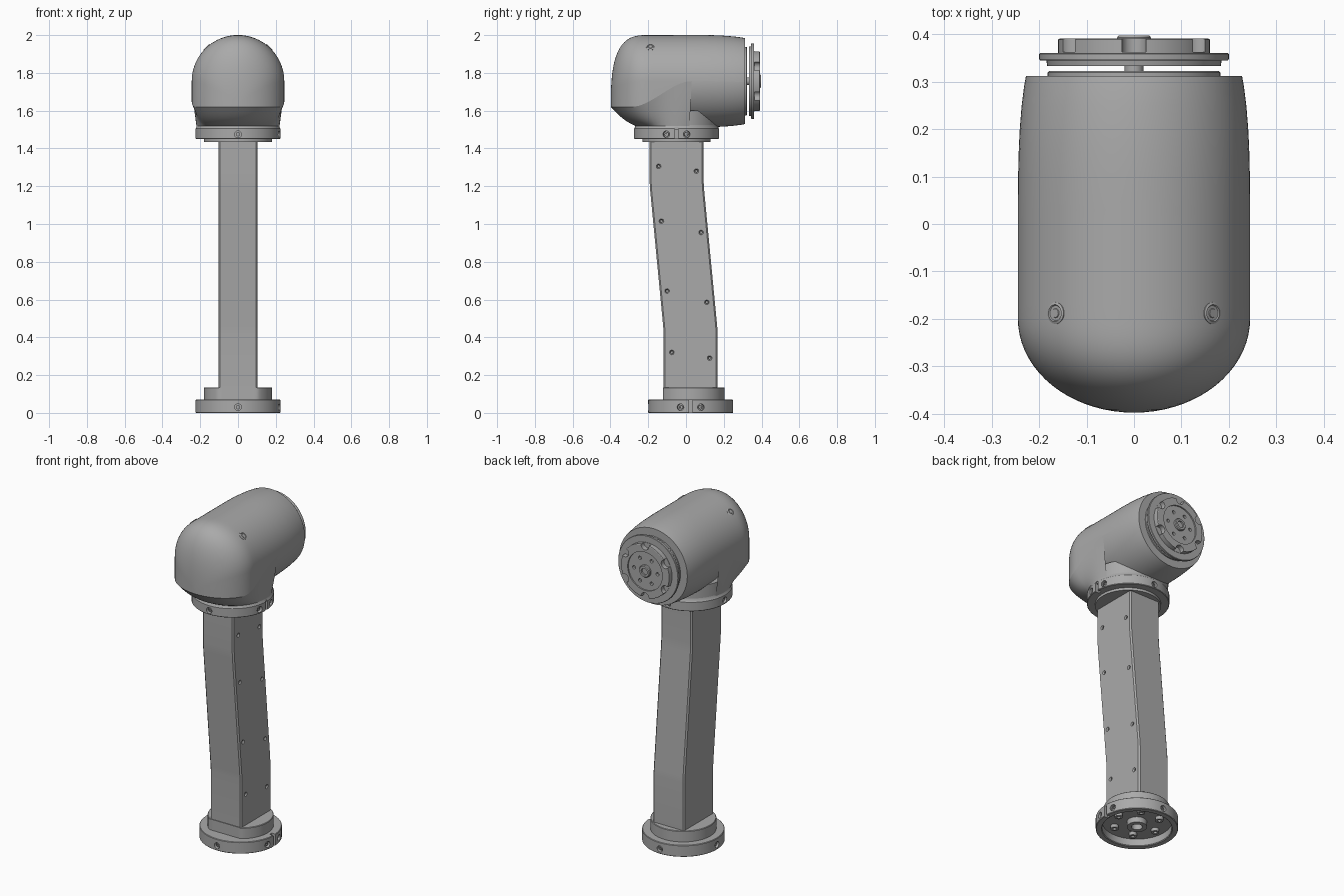
import bpy, bmesh
from math import sin, cos, pi, atan2, radians, sqrt
from mathutils import Vector, Matrix

if "Cube" in bpy.data.objects:
    bpy.data.objects.remove(bpy.data.objects["Cube"], do_unlink=True)

grey = bpy.data.materials.new("machined grey")
grey.use_nodes = True
grey.diffuse_color = (0.4, 0.4, 0.4, 1)
grey.node_tree.nodes["Principled BSDF"].inputs["Base Color"].default_value = (0.4, 0.4, 0.4, 1)

AXIS_Z = 1.756      # height of the wrist axis
TOP_Y, LOW_Y = -0.05, 0.025  # centres of the two collars
SIDES = 64


def loft(name, rings, closed=True, caps=(True, True)):
    """Skin a list of equal-length point rings."""
    bm = bmesh.new()
    rows = [[bm.verts.new(p) for p in ring] for ring in rings]
    n = len(rows[0])
    for a, b in zip(rows, rows[1:]):
        for i in range(n if closed else n - 1):
            j = (i + 1) % n
            bm.faces.new((a[i], a[j], b[j], b[i]))
    for row, cap in zip((rows[0], rows[-1]), caps):
        if cap:
            bm.faces.new(row)
    bmesh.ops.remove_doubles(bm, verts=bm.verts, dist=0.00001)
    bmesh.ops.recalc_face_normals(bm, faces=bm.faces)
    mesh = bpy.data.meshes.new(name)
    bm.to_mesh(mesh)
    bm.free()
    ob = bpy.data.objects.new(name, mesh)
    bpy.context.collection.objects.link(ob)
    mesh.materials.append(grey)
    return ob


def lathe(name, profile, centre, axis=(0, 0, 1), sides=SIDES, caps=(True, True)):
    """Turn (radius, height) pairs around an axis through centre."""
    turn = Vector((0, 0, 1)).rotation_difference(Vector(axis)).to_matrix()
    rings = [[Vector(centre) + turn @ Vector((r * cos(2 * pi * i / sides),
                                             r * sin(2 * pi * i / sides), h))
              for i in range(sides)] for r, h in profile]
    return loft(name, rings, caps=caps)


def cut(ob, cutters):
    """Subtract each cutter, then discard it."""
    bpy.context.view_layer.objects.active = ob
    for c in cutters:
        c.hide_render = True
        mod = ob.modifiers.new("cut", "BOOLEAN")
        mod.operation, mod.solver, mod.object = "DIFFERENCE", "EXACT", c
        bpy.ops.object.modifier_apply(modifier=mod.name)
        bpy.data.objects.remove(c, do_unlink=True)


def block(name, lo, hi):
    (x0, y0, z0), (x1, y1, z1) = lo, hi
    return loft(name, [[(x0, y0, z), (x1, y0, z), (x1, y1, z), (x0, y1, z)] for z in (z0, z1)])


def polar(angle, r, z, y):
    return (r * cos(angle), y + r * sin(angle), z)


# Clamp collars with a split and recessed radial screws
def collar(name, profile, y, screw_z, z0, z1):
    ring = lathe(name, profile, (0, y, 0))
    cutters = [block("split", (0.2, y - 0.01, z0), (0.25, y + 0.01, z1))]
    for deg in (-90, -14, 14, 90, 180):
        a = radians(deg)
        d = Vector((cos(a), sin(a), 0))
        cutters.append(lathe("pocket", [(0.018, 0), (0.018, 0.05)],
                             polar(a, 0.205, screw_z, y), d, 20))
        lathe(name + "_screw", [(0.011, 0), (0.011, 0.013), (0.005, 0.013), (0.005, 0.006)],
              polar(a, 0.203, screw_z, y), d, 16)
    cut(ring, cutters)


collar("base_collar", [(0.1, 0.045), (0.19, 0.045), (0.19, 0.004), (0.194, 0), (0.222, 0),
                       (0.225, 0.003), (0.225, 0.067), (0.222, 0.07), (0.1, 0.07)],
       LOW_Y, 0.03, -0.01, 0.08)
collar("top_collar", [(0.1, 1.435), (0.18, 1.435), (0.18, 1.45), (0.222, 1.45), (0.225, 1.453),
                      (0.225, 1.505), (0.222, 1.508), (0.218, 1.525), (0.1, 1.525)],
       TOP_Y, 1.475, 1.44, 1.51)

# Stepped socket around the foot of the link, flat at the front
socket = lathe("base_socket", [(0.18, 0.06), (0.18, 0.132), (0.177, 0.135)], (0, LOW_Y, 0))
for v in socket.data.vertices:
    v.co.y = max(v.co.y, -0.122)

# Fittings under the base
lathe("base_hub", [(0.03, 0.046), (0.03, 0.012), (0.055, 0.012), (0.055, 0.046)],
      (0, LOW_Y, 0), caps=(False, False))
for k in range(6):
    lathe("base_boss", [(0.022, 0.046), (0.022, 0.025), (0.01, 0.025), (0.01, 0.04)],
          polar(k * pi / 3, 0.13, 0, LOW_Y), sides=20)

# Bent box link with screw holes on its left face
levels = [(0.07, LOW_Y), (0.42, LOW_Y), (0.46, LOW_Y - 0.003), (1.18, TOP_Y + 0.003),
          (1.23, TOP_Y), (1.46, TOP_Y)]
HX, HY, B = 0.104, 0.143, 0.008
corner = [(HX - B, -HY), (HX, -HY + B), (HX, HY - B), (HX - B, HY)]
outline = corner + [(-x, -y) for x, y in corner]
link = loft("bent_link", [[(x, c + y, z) for x, y in outline] for z, c in levels])
holes = [(-0.145, 1.305), (0.055, 1.28), (-0.13, 1.015), (0.08, 0.955),
         (-0.1, 0.645), (0.11, 0.585), (-0.075, 0.32), (0.125, 0.29)]
cut(link, [lathe("hole", [(0.007, -0.02), (0.007, -0.007), (0.014, 0.002)],
                 (HX, y, z), (1, 0, 0), 16) for y, z in holes])

# Head hood: stations along y give half width, top and lower edge
stations = []
for k in range(19):
    f = (1 - k / 18) * pi / 2
    u = sin(f)
    stations.append((-0.2 - 0.198 * u, 0.245 * cos(f), 1.62 + 0.38 * max(0, 1 - u ** 3) ** 0.34))
stations += [(-0.2 + 0.23 * k / 8, 0.245, 2.0) for k in range(1, 9)]
tail = [(0.1, 0.2445), (0.16, 0.243), (0.2, 0.241), (0.25, 0.237), (0.29, 0.232), (0.312, 0.228)]
stations += [(y, w, AXIS_Z + w) for y, w in tail]


def lower_edge(y):
    s = min(1, max(0, (y + 0.29) / 0.32))
    return 1.62 + 0.136 * s * s * (3 - 2 * s)


sections, edge = [], []
for y, w, t in stations:
    spring = min(AXIS_Z, 1.62 + 0.358 * (t - 1.62))
    low = min(lower_edge(y), spring)
    arc = [(w * cos(a), y, spring + (t - spring) * sin(a)) for a in (pi * i / 40 for i in range(41))]
    sections.append([(w, y, low)] + arc + [(-w, y, low)])
    if y < 0.031:
        edge.append((w, y, low))
loft("head_hood", sections, closed=False, caps=(False, False))

# Undercut from the hood edge down to the top collar
rim = edge[::-1] + [(-x, y, z) for x, y, z in edge[1:]]
foot = []
for x, y, z in rim:
    a = atan2(y - TOP_Y, x)
    foot.append(polar(a, 0.22, 1.52, TOP_Y))
rows = []
for k in range(9):
    s = k / 8
    rows.append([Vector(p).lerp(Vector(q), s) + Vector((0, 0, -0.012 * sin(pi * s)))
                 for p, q in zip(rim, foot)])
loft("head_undercut", rows, closed=False, caps=(False, False))
lathe("head_neck", [(0.218, 1.5), (0.218, 1.6)], (0, TOP_Y, 0))

# Wrist barrel and its end plate
lathe("wrist_barrel", [(0.2, -0.03)] + [(w - 0.0008, y) for y, w in [(-0.03, 0.24), (0.03, 0.244)] + tail],
      (0, 0, AXIS_Z), (0, 1, 0), 80)
lathe("barrel_end_plate", [(0.182, 0.3), (0.182, 0.32), (0.178, 0.323)], (0, 0, AXIS_Z), (0, 1, 0))

# Output flange with scalloped face, bolt holes and hub
lathe("flange_shaft", [(0.02, 0.31), (0.02, 0.36)], (0, 0, AXIS_Z), (0, 1, 0), 24)
lathe("flange_disc", [(0.183, 0.333), (0.185, 0.345), (0.198, 0.345), (0.2, 0.348),
                      (0.2, 0.359), (0.198, 0.361)], (0, 0, AXIS_Z), (0, 1, 0))
face = lathe("flange_face", [(0.16, 0.355), (0.16, 0.389), (0.157, 0.391), (0.115, 0.391),
                             (0.115, 0.383), (0.11, 0.383)], (0, 0, AXIS_Z), (0, 1, 0))
cutters = []
for k in range(6):
    a = k * pi / 3 + pi / 6
    for r, size, depth, turn in ((0.155, 0.026, 0.363, 0), (0.078, 0.01, 0.37, pi / 6)):
        cutters.append(lathe("hole", [(size, depth), (size, 0.41)],
                             (r * cos(a + turn), 0, AXIS_Z + r * sin(a + turn)), (0, 1, 0), 20))
cut(face, cutters)
lathe("flange_hub", [(0.036, 0.38), (0.036, 0.393), (0.032, 0.398), (0.02, 0.398), (0.02, 0.388)],
      (0, 0, AXIS_Z), (0, 1, 0), 32)

# Screws on the hood shoulders
for side in (1, -1):
    n = Vector((side * 0.165, 0, 0.181)).normalized()
    lathe("hood_screw", [(0.023, -0.02), (0.023, 0.001), (0.018, 0.003), (0.016, 0.0005),
                         (0.01, 0.0005), (0.009, 0.002)],
          Vector((0, -0.188, 1.755)) + n * 0.245, n, 24)

# Thin square cover plate on the crown
loft("crown_plate", [[(0.246 * sin(a), y, 1.755 + 0.246 * cos(a))
                      for a in (0.225 * i / 6 for i in range(-6, 7))] for y in (-0.065, 0.045)],
     closed=False, caps=(False, False))

# Smooth shading with sharp creases
bpy.ops.object.select_all(action="DESELECT")
for ob in bpy.context.scene.objects:
    if ob.type == "MESH" and grey.name in ob.data.materials:
        ob.select_set(True)
        bpy.context.view_layer.objects.active = ob
bpy.ops.object.shade_smooth_by_angle(angle=radians(32))
